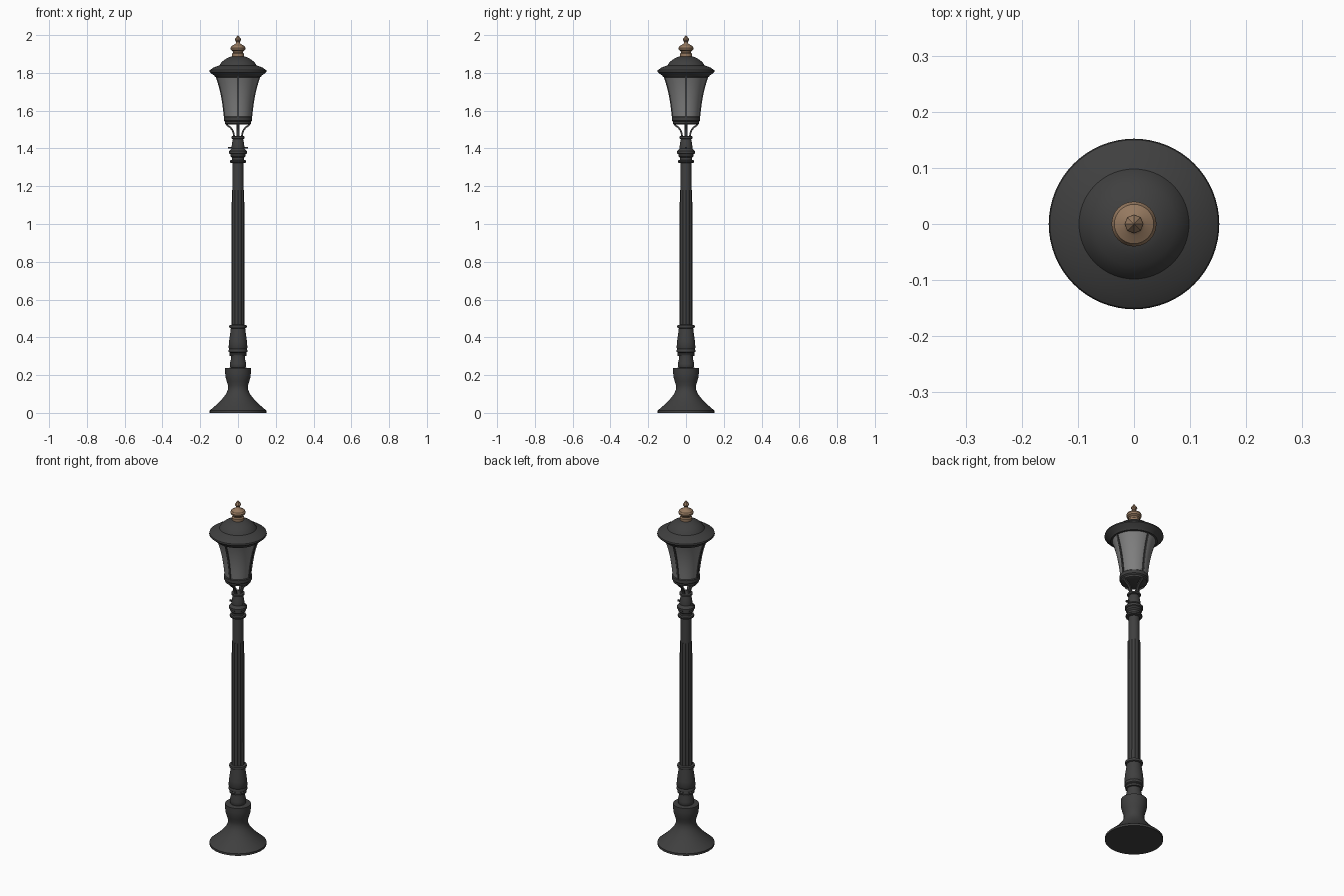
import bpy, bmesh, math
from mathutils import Vector

if "Cube" in bpy.data.objects:
    bpy.data.objects.remove(bpy.data.objects["Cube"])


def material(name, rgb):
    m = bpy.data.materials.new(name)
    m.diffuse_color = (*rgb, 1)
    m.use_nodes = True
    m.node_tree.nodes["Principled BSDF"].inputs["Base Color"].default_value = m.diffuse_color
    return m


IRON = material("dark_iron", (0.05, 0.05, 0.05))
GLASS = material("grey_glass", (0.21, 0.21, 0.21))
BRONZE = material("bronze", (0.30, 0.19, 0.115))


def finish(name, bm, mat, angle=35):
    bmesh.ops.recalc_face_normals(bm, faces=bm.faces)
    me = bpy.data.meshes.new(name)
    bm.to_mesh(me)
    bm.free()
    ob = bpy.data.objects.new(name, me)
    bpy.context.collection.objects.link(ob)
    me.materials.append(mat)
    bpy.ops.object.select_all(action='DESELECT')
    ob.select_set(True)
    bpy.context.view_layer.objects.active = ob
    bpy.ops.object.shade_smooth_by_angle(angle=math.radians(angle))
    return ob


def lathe(name, profile, mat, n=48, angle=35, flute=0.0):
    """Capped solid of revolution; flute pulls every other vertex inward."""
    bm = bmesh.new()
    rings = []
    for r, z in profile:
        ring = []
        for i in range(n):
            a = 2 * math.pi * i / n
            q = r - (flute if i % 2 else 0)
            ring.append(bm.verts.new((q * math.cos(a), q * math.sin(a), z)))
        rings.append(ring)
    for a, b in zip(rings, rings[1:]):
        for i in range(n):
            j = (i + 1) % n
            bm.faces.new((a[i], a[j], b[j], b[i]))
    bm.faces.new(rings[0][::-1])
    bm.faces.new(rings[-1])
    return finish(name, bm, mat, angle)


def strip(name, path, width, depth, angle, mat):
    """Rectangular bar following (radius, z) points at one angle."""
    bm = bmesh.new()
    rad = Vector((math.cos(angle), math.sin(angle), 0))
    tan = Vector((-rad.y, rad.x, 0))
    rings = []
    for k, (r, z) in enumerate(path):
        p, q = path[max(k - 1, 0)], path[min(k + 1, len(path) - 1)]
        d = (rad * (q[0] - p[0]) + Vector((0, 0, q[1] - p[1]))).normalized()
        out = tan.cross(d)
        c = rad * r + Vector((0, 0, z))
        rings.append([bm.verts.new(c + tan * s * width / 2 + out * t * depth / 2)
                      for s, t in ((-1, -1), (1, -1), (1, 1), (-1, 1))])
    for a, b in zip(rings, rings[1:]):
        for i in range(4):
            j = (i + 1) % 4
            bm.faces.new((a[i], a[j], b[j], b[i]))
    bm.faces.new(rings[0])
    bm.faces.new(rings[-1])
    return finish(name, bm, mat)


# Flared foot
lathe("base", [(.15, 0), (.15, .012), (.135, .025), (.112, .045), (.085, .072),
               (.062, .102), (.053, .125), (.053, .145), (.060, .168),
               (.066, .19), (.068, .21), (.068, .237), (.045, .239)], IRON)

# Turned lower section of the post
lathe("lower_post", [(.036, .23), (.042, .245), (.043, .26), (.037, .285), (.037, .30),
                     (.044, .302), (.046, .312), (.043, .318), (.049, .322),
                     (.049, .332), (.046, .338), (.050, .345), (.047, .38),
                     (.040, .43), (.038, .447), (.045, .45), (.047, .457),
                     (.045, .464), (.034, .467)], IRON)

# Fluted shaft with plain upper part
lathe("fluted_shaft", [(.034, .46), (.033, 1.18)], IRON, n=24, angle=20, flute=.003)
lathe("upper_shaft", [(.030, 1.17), (.028, 1.335)], IRON, n=32)

# Turned capital
lathe("capital", [(.029, 1.322), (.042, 1.325), (.044, 1.331), (.042, 1.337), (.033, 1.34),
                  (.033, 1.352), (.041, 1.36), (.041, 1.37), (.047, 1.374),
                  (.047, 1.386), (.040, 1.392), (.034, 1.40), (.034, 1.41),
                  (.031, 1.43), (.027, 1.45), (.035, 1.453), (.035, 1.463),
                  (.027, 1.466)], IRON)

# Thin cross bar on the capital
bm = bmesh.new()
bmesh.ops.create_cube(bm, size=1)
bmesh.ops.scale(bm, vec=(.104, .012, .008), verts=bm.verts)
bmesh.ops.translate(bm, vec=(0, 0, 1.404), verts=bm.verts)
finish("cross_bar", bm, IRON)

# Lantern: collar, glass, and four arms and ribs
lathe("lantern_collar", [(.062, 1.528), (.068, 1.531), (.068, 1.542), (.075, 1.548),
                         (.075, 1.566), (.070, 1.571)], IRON)
curve = [(.070, 1.565), (.074, 1.60), (.079, 1.64), (.086, 1.68),
         (.095, 1.72), (.105, 1.755), (.116, 1.787)]
lathe("glass_shade", curve, GLASS)
for i in range(4):
    a = i * math.pi / 2
    strip(f"glass_rib_{i}", curve, .010, .009, a, IRON)
    strip(f"support_arm_{i}", [(.020, 1.455), (.022, 1.475), (.028, 1.495), (.040, 1.511),
                               (.056, 1.522), (.066, 1.536)], .014, .009, a, IRON)

# Roof with brim and dome
lathe("roof", [(.112, 1.776), (.121, 1.778), (.127, 1.787), (.146, 1.80), (.152, 1.806),
               (.150, 1.814), (.130, 1.828), (.098, 1.84), (.090, 1.853),
               (.074, 1.868), (.054, 1.880), (.034, 1.888)], IRON, n=64)

# Bronze finial with faceted tip
lathe("finial", [(.032, 1.882), (.032, 1.902), (.026, 1.907), (.028, 1.915), (.038, 1.922),
                 (.040, 1.932), (.035, 1.942), (.020, 1.950), (.012, 1.956),
                 (.008, 1.966)], BRONZE, n=32)
lathe("finial_tip", [(.007, 1.960), (.017, 1.974), (.016, 1.979), (.007, 1.991),
                     (.0006, 2.0)], BRONZE, n=8, angle=20)
